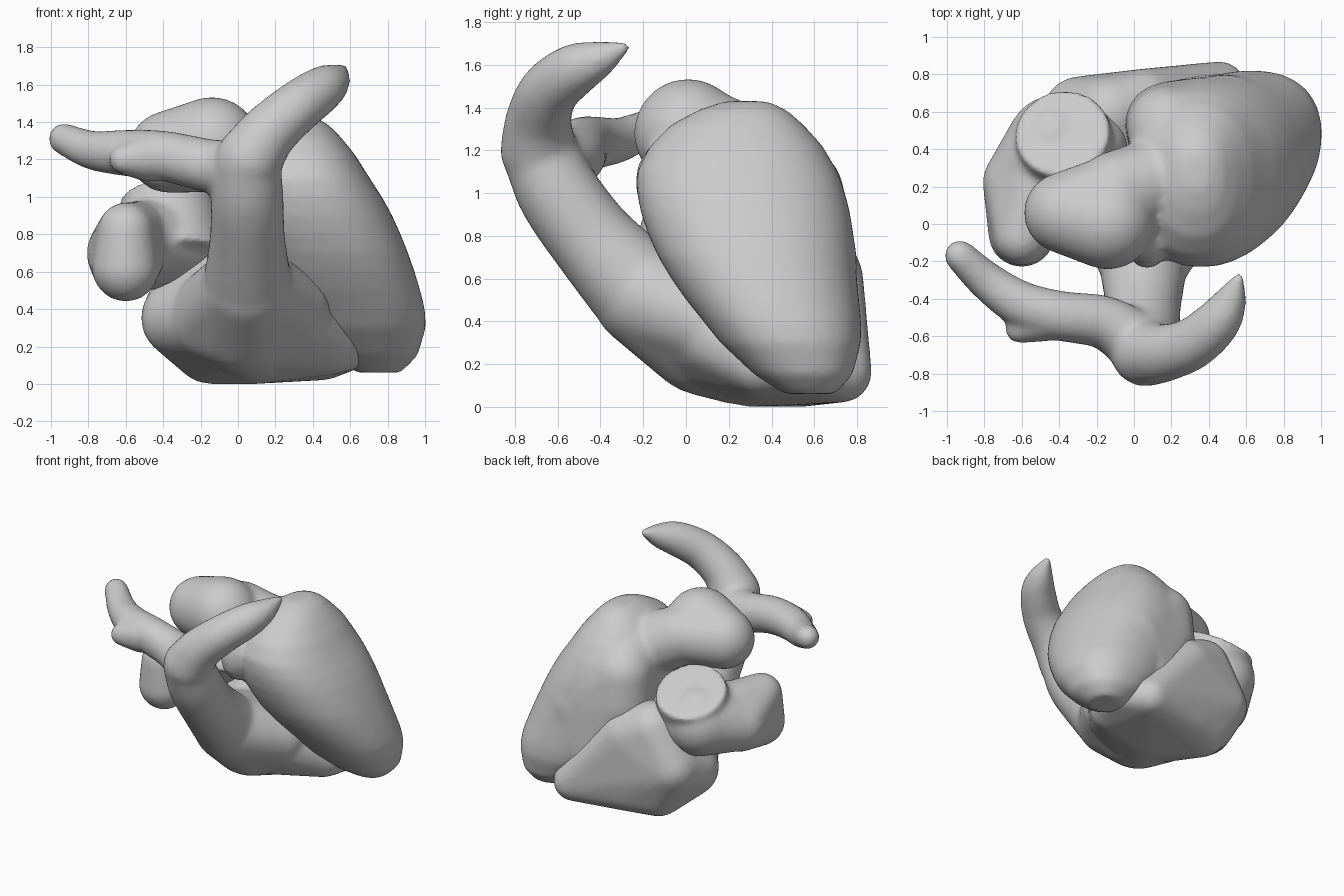
import bpy, bmesh, math
from mathutils import Vector, Matrix


def ball(bm, c, r):
    r = r if isinstance(r, tuple) else (r, r, r)
    m = Matrix.Translation(c) @ Matrix.Diagonal((*r, 1))
    bmesh.ops.create_uvsphere(bm, u_segments=24, v_segments=14, radius=1, matrix=m)


def hull(bm, balls):
    """Taut skin around (x, y, z, radius) balls."""
    tmp = bmesh.new()
    for x, y, z, r in balls:
        ball(tmp, (x, y, z), r)
    out = bmesh.ops.convex_hull(tmp, input=tmp.verts[:])
    junk = {g for g in out["geom_interior"] + out["geom_unused"] if isinstance(g, bmesh.types.BMVert)}
    bmesh.ops.delete(tmp, geom=list(junk), context='VERTS')
    me = bpy.data.meshes.new("hull_tmp")
    tmp.to_mesh(me)
    tmp.free()
    bm.from_mesh(me)
    bpy.data.meshes.remove(me)


def tube(bm, pts, steps=7):
    """Chain of balls along a smooth path of (x, y, z, radius)."""
    p = [Vector(q) for q in pts]
    p = [2 * p[0] - p[1]] + p + [2 * p[-1] - p[-2]]
    for a, b, c, d in zip(p, p[1:], p[2:], p[3:]):
        for i in range(steps + 1):
            t = i / steps
            q = 0.5 * (2 * b + (c - a) * t + (2 * a - 5 * b + 4 * c - d) * t * t
                       + (3 * b - a - 3 * c + d) * t ** 3)
            ball(bm, q[:3], max(q[3], 0.02))


def loft(bm, slices, n=40, power=0.9):
    """Closed body from (z, x0, x1, y0, y1) slices."""
    rings = []
    for z, x0, x1, y0, y1 in slices:
        ring = []
        for i in range(n):
            a = 2 * math.pi * i / n
            c, s = math.cos(a), math.sin(a)
            c = math.copysign(abs(c) ** power, c)
            s = math.copysign(abs(s) ** power, s)
            ring.append(bm.verts.new(((x0 + x1) / 2 + c * (x1 - x0) / 2,
                                      (y0 + y1) / 2 + s * (y1 - y0) / 2, z)))
        rings.append(ring)
    for lo, hi in zip(rings, rings[1:]):
        for i in range(n):
            j = (i + 1) % n
            bm.faces.new((lo[i], lo[j], hi[j], hi[i]))
    bm.faces.new(rings[0][::-1])
    bm.faces.new(rings[-1])


def finish(name, bm, smooth=6):
    """Fuse the overlapping pieces into one soft skin."""
    me = bpy.data.meshes.new(name)
    bm.to_mesh(me)
    bm.free()
    ob = bpy.data.objects.new(name, me)
    bpy.context.collection.objects.link(ob)
    rm = ob.modifiers.new("fuse", 'REMESH')
    rm.mode = 'VOXEL'
    rm.voxel_size = 0.02
    rm.use_smooth_shade = True
    sm = ob.modifiers.new("soften", 'SMOOTH')
    sm.factor = 0.5
    sm.iterations = smooth
    return ob


# Left ventricle, with the aorta stump leaving its top
bm = bmesh.new()
loft(bm, [(0.06, 0.64, 0.87, 0.46, 0.70), (0.15, 0.48, 0.96, 0.32, 0.78),
          (0.30, 0.30, 1.005, 0.16, 0.82), (0.40, 0.22, 1.00, 0.08, 0.82),
          (0.50, 0.14, 0.975, 0.00, 0.81), (0.60, 0.09, 0.945, -0.07, 0.80),
          (0.70, 0.05, 0.91, -0.13, 0.79), (0.80, 0.0, 0.87, -0.175, 0.785),
          (0.90, -0.03, 0.825, -0.21, 0.77), (1.00, -0.03, 0.77, -0.23, 0.745),
          (1.10, -0.02, 0.705, -0.23, 0.71), (1.22, 0.04, 0.63, -0.17, 0.64),
          (1.32, 0.11, 0.55, -0.07, 0.55), (1.39, 0.19, 0.48, 0.06, 0.47),
          (1.43, 0.27, 0.40, 0.18, 0.38)])
hull(bm, [(0.18, 0.52, 1.0, 0.22), (0.18, 0.53, 0.8, 0.23), (0.4, 0.56, 0.4, 0.24),
          (0.25, 0.35, 1.1, 0.25), (0.5, 0.55, 0.7, 0.25)])
hull(bm, [(0.2, 0.25, 1.1, 0.24), (-0.1, 0.18, 1.24, 0.21)])
hull(bm, [(-0.37, 0.06, 1.24, 0.22), (-0.14, 0.01, 1.28, 0.255), (-0.12, 0.17, 1.24, 0.2)])
ball(bm, (0.07, -0.08, 1.05), (0.12, 0.16, 0.2))
finish("left_ventricle_and_aorta", bm, 14)

# Right ventricle body
bm = bmesh.new()
hull(bm, [(0.05, 0.1, 0.35, 0.28), (-0.12, 0.2, 0.36, 0.24), (-0.31, 0.40, 0.35, 0.21),
          (-0.29, 0.59, 0.42, 0.2), (-0.13, 0.59, 0.68, 0.2), (0.05, 0.64, 0.6, 0.19),
          (0.46, 0.73, 0.16, 0.14), (0.5, 0.35, 0.2, 0.15), (0.1, 0.3, 0.2, 0.2),
          (0.05, 0.62, 0.19, 0.18), (-0.15, 0.55, 0.2, 0.2), (0.3, 0.15, 0.33, 0.2),
          (0.62, 0.55, 0.19, 0.11)])
# Outflow trunk and its two branches
hull(bm, [(0.04, 0.1, 0.36, 0.31), (0.05, -0.2, 0.52, 0.24), (0.28, 0.1, 0.4, 0.21),
          (-0.12, 0.2, 0.36, 0.25), (0.1, 0.25, 0.27, 0.26)])
tube(bm, [(0.05, -0.1, 0.46, 0.25), (0.05, -0.2, 0.53, 0.24), (0.05, -0.42, 0.76, 0.205),
          (0.05, -0.59, 0.99, 0.195), (0.05, -0.68, 1.18, 0.18)])
tube(bm, [(0.06, -0.69, 1.2, 0.18), (0.16, -0.69, 1.34, 0.155), (0.31, -0.64, 1.475, 0.14),
          (0.44, -0.53, 1.57, 0.125), (0.51, -0.42, 1.62, 0.09), (0.56, -0.29, 1.68, 0.03)])
tube(bm, [(0.05, -0.66, 1.13, 0.17), (-0.15, -0.53, 1.165, 0.145), (-0.4, -0.49, 1.22, 0.135),
          (-0.6, -0.43, 1.235, 0.125), (-0.78, -0.31, 1.25, 0.105), (-0.93, -0.17, 1.31, 0.085)])
tube(bm, [(-0.48, -0.5, 1.21, 0.13), (-0.61, -0.56, 1.2, 0.08)])
finish("right_ventricle_and_lung_artery", bm, 10)

# Right atrium with its front lobe and the cut vein on top
bm = bmesh.new()
hull(bm, [(-0.42, 0.43, 0.76, 0.26), (-0.62, 0.22, 0.7, 0.19), (-0.5, 0.2, 0.78, 0.2),
          (-0.25, 0.42, 0.76, 0.22)])
hull(bm, [(-0.61, 0.22, 0.7, 0.2), (-0.6, -0.07, 0.82, 0.15), (-0.6, -0.05, 0.62, 0.18),
          (-0.52, 0.2, 0.8, 0.18)])
tilt = Vector((-0.12, 0.45, 0.9)).to_track_quat('Z', 'Y').to_matrix().to_4x4()
bmesh.ops.create_cone(bm, cap_ends=True, segments=32, radius1=0.28, radius2=0.255, depth=0.4,
                      matrix=Matrix.Translation((-0.36, 0.4, 0.82)) @ tilt)
finish("right_atrium", bm, 8)
